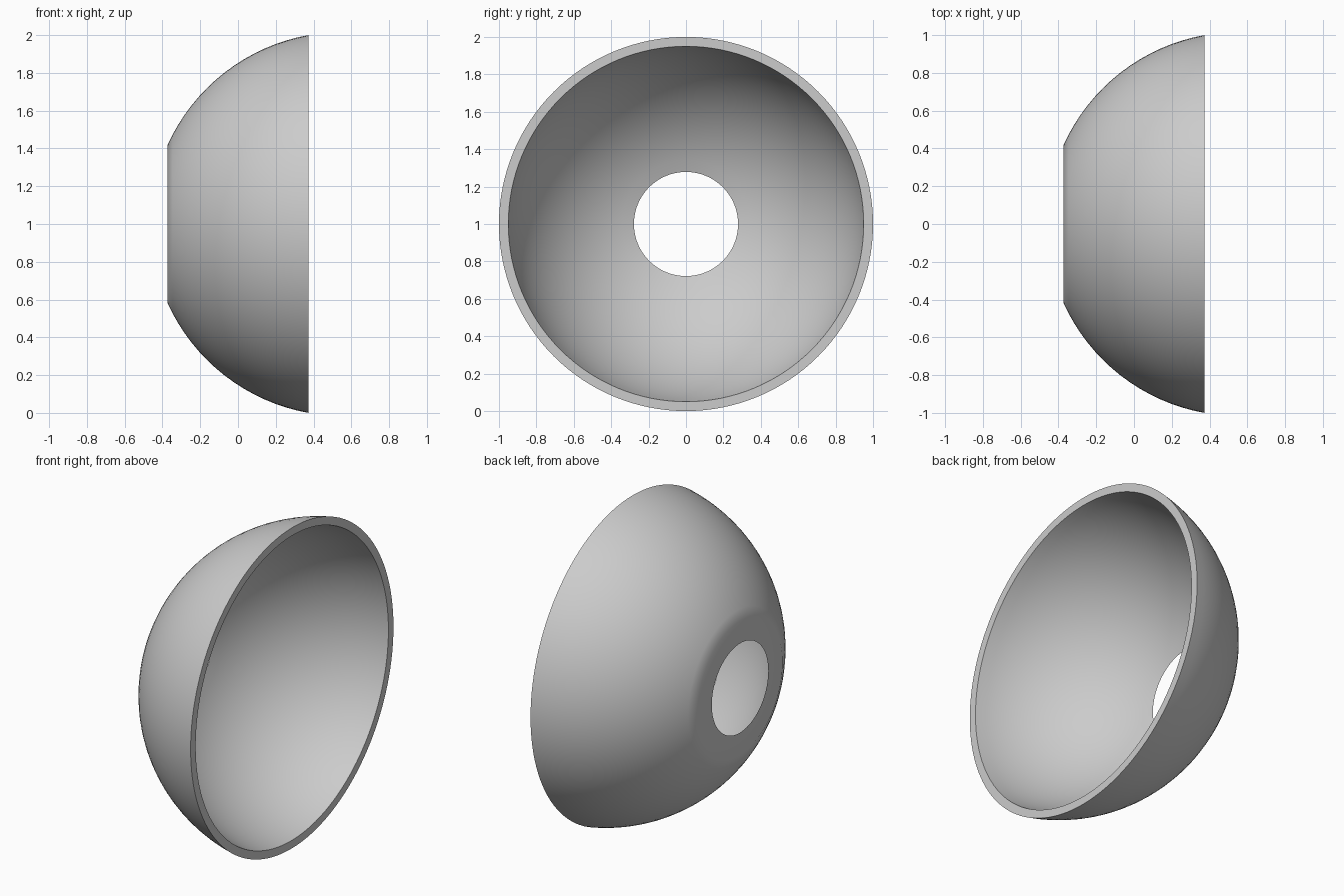
import bpy
import bmesh
from math import asin, cos, sin, pi, sqrt, radians
from mathutils import Matrix, Vector

default_cube = bpy.data.objects.get("Cube")
if default_cube:
    bpy.data.objects.remove(default_cube, do_unlink=True)

HALF_DEPTH = 0.373     # the bowl lies along x, open towards +x
CENTRE_X = 0.553       # shared centre of the two concentric spheres
STEPS, SEGMENTS = 16, 128


def make_material(name, colour):
    mat = bpy.data.materials.new(name)
    mat.use_nodes = True
    mat.diffuse_color = colour
    mat.node_tree.nodes["Principled BSDF"].inputs["Base Color"].default_value = colour
    return mat


def sphere_arc(rim_radius):
    """Points from the wide rim to the flat cut, as (x, 0, radius)."""
    radius = sqrt(rim_radius ** 2 + (CENTRE_X - HALF_DEPTH) ** 2)
    start = asin((CENTRE_X - HALF_DEPTH) / radius)
    end = asin((CENTRE_X + HALF_DEPTH) / radius)
    angles = [start + (end - start) * i / STEPS for i in range(STEPS + 1)]
    return [Vector((CENTRE_X - radius * sin(a), 0, radius * cos(a))) for a in angles]


# Closed wall section: outer arc, flat back ring, inner arc, flat rim
profile = sphere_arc(1.0) + sphere_arc(0.95)[::-1]

# Spin the section around the x axis
bm = bmesh.new()
verts = [bm.verts.new(p) for p in profile]
edges = [bm.edges.new((a, b)) for a, b in zip(verts, verts[1:] + verts[:1])]
bmesh.ops.spin(bm, geom=verts + edges, cent=(0, 0, 0), axis=(1, 0, 0),
               angle=2 * pi, steps=SEGMENTS, use_merge=True)
bmesh.ops.remove_doubles(bm, verts=bm.verts, dist=0.0001)
bmesh.ops.recalc_face_normals(bm, faces=bm.faces)
bmesh.ops.transform(bm, matrix=Matrix.Translation((0, 0, 1)), verts=bm.verts)

mesh = bpy.data.meshes.new("bowl_shell")
bm.to_mesh(mesh)
bm.free()
mesh.materials.append(make_material("light grey", (0.6, 0.6, 0.6, 1)))

bowl = bpy.data.objects.new("bowl_shell", mesh)
bpy.context.collection.objects.link(bowl)
bpy.context.view_layer.objects.active = bowl
bowl.select_set(True)

# Smooth walls, crisp rim and hole, flat back ring blending into the dome
bpy.ops.object.shade_smooth_by_angle(angle=radians(30))
weighted = bowl.modifiers.new("flat_ring_normals", "WEIGHTED_NORMAL")
weighted.keep_sharp = True
